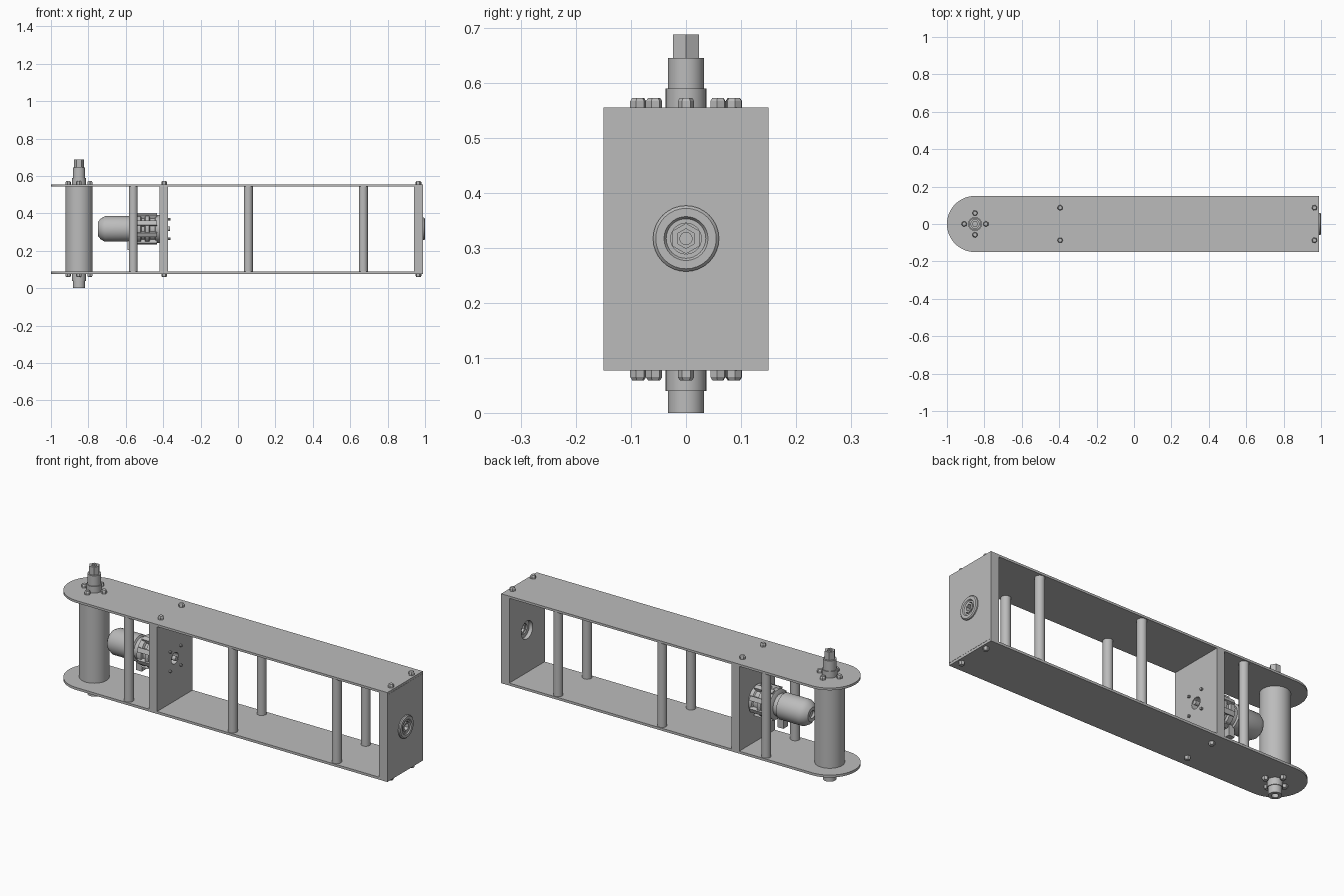
import bpy, bmesh, math
from mathutils import Matrix, Vector

cube = bpy.data.objects.get("Cube")
if cube:
    bpy.data.objects.remove(cube, do_unlink=True)

grey = bpy.data.materials.new("machined_grey")
grey.use_nodes = True
colour = (0.50, 0.50, 0.50, 1)
grey.diffuse_color = colour
grey.node_tree.nodes["Principled BSDF"].inputs["Base Color"].default_value = colour

ALONG_X = Matrix.Rotation(math.pi / 2, 4, 'Y')
MID_Z = 0.317
PLATES = ((0.077, 0.09), (0.543, 0.555))
AXLE_X = -0.85


def finish(name, bm, smooth=False):
    bmesh.ops.recalc_face_normals(bm, faces=bm.faces)
    mesh = bpy.data.meshes.new(name)
    bm.to_mesh(mesh)
    bm.free()
    mesh.materials.append(grey)
    obj = bpy.data.objects.new(name, mesh)
    bpy.context.collection.objects.link(obj)
    if smooth:
        bpy.ops.object.select_all(action='DESELECT')
        obj.select_set(True)
        bpy.context.view_layer.objects.active = obj
        bpy.ops.object.shade_smooth_by_angle(angle=math.radians(35))
    return obj


def lathe(name, profile, loc, sides=32, along_x=False, closed=False, turn=0):
    """Revolve (radius, height) pairs; closed joins last ring to first."""
    bm = bmesh.new()
    rings = []
    for r, h in profile:
        rings.append([bm.verts.new((r * math.cos(a), r * math.sin(a), h))
                      for a in (turn + math.tau * i / sides for i in range(sides))])
    pairs = list(zip(rings, rings[1:]))
    if closed:
        pairs.append((rings[-1], rings[0]))
    else:
        bm.faces.new(rings[0])
        bm.faces.new(rings[-1])
    for a, b in pairs:
        for i in range(sides):
            j = (i + 1) % sides
            bm.faces.new((a[i], a[j], b[j], b[i]))
    m = Matrix.Translation(loc) @ (ALONG_X if along_x else Matrix())
    bmesh.ops.transform(bm, matrix=m, verts=bm.verts)
    return finish(name, bm, sides > 8)


def box(name, lo, hi, tilt=None):
    lo, hi = Vector(lo), Vector(hi)
    bm = bmesh.new()
    bmesh.ops.create_cube(bm, size=1)
    m = Matrix.Translation((lo + hi) / 2) @ Matrix.Diagonal((*(hi - lo), 1))
    bmesh.ops.transform(bm, matrix=m, verts=bm.verts)
    if tilt is not None:
        pivot = Vector((0, 0, MID_Z))
        bmesh.ops.rotate(bm, cent=pivot, matrix=Matrix.Rotation(tilt, 3, 'X'), verts=bm.verts)
    return finish(name, bm)


def bore(obj, cutter):
    mod = obj.modifiers.new("bore", 'BOOLEAN')
    mod.operation, mod.object, mod.solver = 'DIFFERENCE', cutter, 'EXACT'
    cutter.hide_render = True
    bpy.context.view_layer.objects.active = obj
    bpy.ops.object.modifier_apply(modifier=mod.name)
    bpy.data.objects.remove(cutter, do_unlink=True)


# Side plates with one rounded end
for label, (z0, z1) in zip(("bottom", "top"), PLATES):
    bm = bmesh.new()
    outline = [(0.988, -0.15), (0.988, 0.15)]
    for i in range(33):
        a = math.pi / 2 + math.pi * i / 32
        outline.append((AXLE_X + 0.15 * math.cos(a), 0.15 * math.sin(a)))
    face = bm.faces.new([bm.verts.new((x, y, z0)) for x, y in outline])
    ext = bmesh.ops.extrude_face_region(bm, geom=[face])
    verts = [v for v in ext["geom"] if isinstance(v, bmesh.types.BMVert)]
    bmesh.ops.translate(bm, vec=(0, 0, z1 - z0), verts=verts)
    finish(label + "_plate", bm, True)

# End block and bulkhead, both bored along x
end_block = box("end_block", (0.94, -0.15, 0.09), (0.989, 0.15, 0.543))
bore(end_block, lathe("cutter", [(0.048, -0.1), (0.048, 0.1)], (0.965, 0, MID_Z), along_x=True))
bulkhead = box("bulkhead", (-0.42, -0.15, 0.09), (-0.373, 0.15, 0.543))
bore(bulkhead, lathe("cutter", [(0.03, -0.1), (0.03, 0.1)], (-0.395, 0, MID_Z), along_x=True))

# Bearing flange and hexagonal hub on the end block
lathe("bearing_flange", [(0.028, 0.96), (0.047, 0.96), (0.047, 0.989), (0.06, 0.989),
                         (0.06, 0.995), (0.055, 1.0), (0.04, 1.0), (0.036, 0.994),
                         (0.028, 0.994)], (0, 0, MID_Z), along_x=True, closed=True)
lathe("bearing_hub", [(0.018, 0.965), (0.028, 0.965), (0.028, 0.997), (0.018, 0.997)],
      (0, 0, MID_Z), sides=6, along_x=True, closed=True)

# Spacer posts with flush screw ends
for x in (-0.56, 0.055, 0.67):
    for y in (-0.122, 0.122):
        lathe("spacer_post", [(0.024, 0.088), (0.024, 0.545)], (x, y, 0), 24)

# Roller and stepped axle
lathe("roller", [(0.073, 0.089), (0.073, 0.544)], (AXLE_X, 0, 0), 48)
lathe("axle", [(0.017, 0), (0.033, 0), (0.033, 0.04), (0.037, 0.04), (0.037, 0.59),
               (0.033, 0.59), (0.033, 0.645), (0.015, 0.645)], (AXLE_X, 0, 0), closed=True)
lathe("axle_drive_end", [(0.014, 0.61), (0.027, 0.61), (0.027, 0.688), (0.014, 0.688)],
      (AXLE_X, 0, 0), 6, closed=True)

# Bolt heads on both plates
spots = [(x, y) for x in (-0.395, 0.965) for y in (-0.087, 0.087)]
spots += [(AXLE_X + 0.058 * math.cos(a), 0.058 * math.sin(a))
          for a in (math.pi / 2 * i for i in range(4))]
for n, (x, y) in enumerate(spots):
    for z, s in ((0.555, 1), (0.077, -1)):
        lathe("bolt_head", [(0.015, 0), (0.015, 0.012 * s), (0.011, 0.018 * s)],
              (x, y, z), 6, turn=n * 0.4)

# Motor can with domed rear
lathe("motor_can", [(0.02, -0.735), (0.02, -0.748), (0.038, -0.748), (0.055, -0.735),
                    (0.068, -0.712), (0.068, -0.58), (0.058, -0.575), (0.058, -0.54)],
      (0, 0, MID_Z), 40, along_x=True)
# Gearbox rings, ribs and mounting tab
lathe("gearbox", [(0.06, -0.555), (0.078, -0.545), (0.078, -0.52), (0.066, -0.515),
                  (0.066, -0.50), (0.08, -0.495), (0.08, -0.475), (0.068, -0.47),
                  (0.068, -0.445), (0.074, -0.44), (0.074, -0.42)],
      (0, 0, MID_Z), 32, along_x=True)
for i in range(8):
    box("gearbox_rib", (-0.54, -0.012, MID_Z + 0.055), (-0.432, 0.012, MID_Z + 0.086),
        tilt=math.tau * (i + 0.5) / 8)
box("motor_tab", (-0.59, -0.02, 0.205), (-0.555, 0.02, 0.27))

# Motor screws and output shaft through the bulkhead
for y in (-0.045, 0.045):
    for dz in (-0.052, 0.052):
        lathe("motor_screw", [(0.007, -0.42), (0.007, -0.362)], (0, y, MID_Z + dz), 8, True)
lathe("output_shaft", [(0.012, -0.43), (0.012, -0.364)], (0, 0, MID_Z), 16, True)
